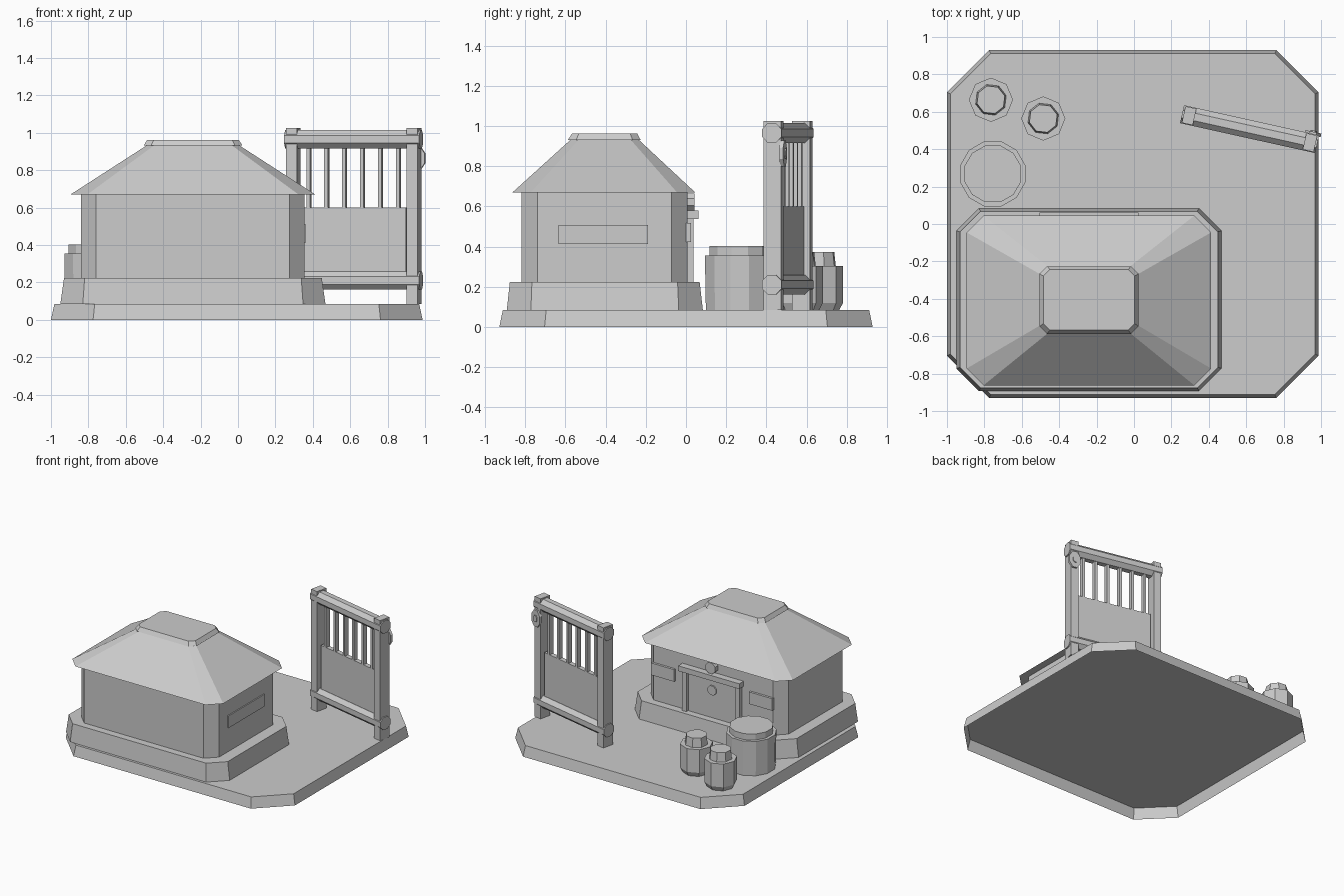
import bpy, bmesh, math
from mathutils import Matrix, Vector

cube = bpy.data.objects.get("Cube")
if cube:
    bpy.data.objects.remove(cube, do_unlink=True)

stone = bpy.data.materials.new("plain_grey")
stone.use_nodes = True
GREY = (0.604, 0.604, 0.604, 1)
stone.diffuse_color = GREY
stone.node_tree.nodes["Principled BSDF"].inputs["Base Color"].default_value = GREY


def octo_rect(x0, x1, y0, y1, c):
    """Rectangle with corners cut by c."""
    return [(x0 + c, y0), (x1 - c, y0), (x1, y0 + c), (x1, y1 - c),
            (x1 - c, y1), (x0 + c, y1), (x0, y1 - c), (x0, y0 + c)]


def ngon(n, r, turn=0.5, x=0, y=0):
    """Regular polygon; turn is the rotation in steps of one side."""
    step = math.tau / n
    return [(x + r * math.cos((i + turn) * step), y + r * math.sin((i + turn) * step))
            for i in range(n)]


def loft(name, rings, matrix=Matrix(), floor=True):
    """Solid through (polygon, height) rings; floor closes the underside."""
    bm = bmesh.new()
    loops = [[bm.verts.new((x, y, z)) for x, y in poly] for poly, z in rings]
    n = len(loops[0])
    for a, b in zip(loops, loops[1:]):
        for i in range(n):
            j = (i + 1) % n
            bm.faces.new((a[i], a[j], b[j], b[i]))
    if floor:
        bm.faces.new(loops[0][::-1])
    bm.faces.new(loops[-1])
    bm.transform(matrix)
    mesh = bpy.data.meshes.new(name)
    bm.to_mesh(mesh)
    bm.free()
    mesh.materials.append(stone)
    obj = bpy.data.objects.new(name, mesh)
    bpy.context.collection.objects.link(obj)
    return obj


def box(name, x0, x1, y0, y1, z0, z1, matrix=Matrix()):
    rect = [(x0, y0), (x1, y0), (x1, y1), (x0, y1)]
    return loft(name, [(rect, z0), (rect, z1)], matrix)


FACE_BACK = Matrix.Rotation(-math.pi / 2, 4, 'X')
FACE_SIDE = Matrix.Rotation(math.pi / 2, 4, 'Y')


def disc(name, centre, width, height, depth, matrix=Matrix()):
    """Upright eight-sided plate; width and height are its half sizes."""
    ring = [(x * width, y * height) for x, y in ngon(8, 1.05)]
    place = matrix @ Matrix.Translation(Vector(centre)) @ FACE_BACK
    return loft(name, [(ring, 0), (ring, depth)], place)


# Ground slab, hollow underneath, and house plinth
SLAB = 0.083
loft("ground_slab", [(octo_rect(-1, 0.987, -0.929, 0.929, 0.225), 0),
                     (octo_rect(-0.982, 0.969, -0.912, 0.912, 0.216), SLAB)], floor=False)
loft("house_plinth", [(octo_rect(-0.95, 0.468, -0.892, 0.084, 0.12), SLAB),
                      (octo_rect(-0.93, 0.448, -0.877, 0.068, 0.11), 0.223)])

# House walls, roof and roof cap
walls = octo_rect(-0.84, 0.355, -0.82, 0.008, 0.08)
loft("house_walls", [(walls, 0.223), (walls, 0.672)])
loft("roof", [(octo_rect(-0.895, 0.413, -0.863, 0.045, 0.09), 0.67),
              (octo_rect(-0.49, 0.009, -0.575, -0.235, 0.04), 0.931)])
loft("roof_cap", [(octo_rect(-0.505, 0.024, -0.587, -0.226, 0.04), 0.931),
                  (octo_rect(-0.485, 0.004, -0.568, -0.243, 0.035), 0.962)])

# Windows
box("side_window", 0.35, 0.364, -0.635, -0.19, 0.413, 0.508)
DOOR = -0.24
for side, word in ((-1, "right"), (1, "left")):
    x = DOOR + side * 0.425
    box(word + "_back_window", x - 0.1, x + 0.1, 0, 0.026, 0.423, 0.517)
    # Door posts
    x = DOOR + side * 0.23
    box(word + "_door_post", x - 0.02, x + 0.02, 0, 0.037, 0.22, 0.54)

# Door with lintel and round plates
box("door", DOOR - 0.21, DOOR + 0.21, 0, 0.014, 0.22, 0.54)
box("door_lintel", DOOR - 0.265, DOOR + 0.265, 0, 0.062, 0.537, 0.578)
disc("door_plate", (DOOR, 0.01, 0.44), 0.037, 0.037, 0.014)
disc("lintel_plate", (DOOR, 0, 0.622), 0.043, 0.043, 0.042)

# Large barrel with lid
big = dict(x=-0.755, y=0.268)
loft("large_barrel", [(ngon(12, 0.175, **big), SLAB), (ngon(12, 0.18, **big), 0.355)])
lid = ngon(12, 0.157, **big)
loft("large_barrel_lid", [(lid, 0.355), (lid, 0.402)])

# Small pots with necks
for i, (x, y) in enumerate([(-0.765, 0.664), (-0.485, 0.564)], 1):
    at = dict(turn=0, x=x, y=y)
    loft(f"pot_{i}", [(ngon(8, 0.098, **at), SLAB), (ngon(8, 0.118, **at), 0.12),
                      (ngon(8, 0.118, **at), 0.302)])
    neck = dict(turn=0.35, x=x, y=y)
    loft(f"pot_neck_{i}", [(ngon(8, 0.085, **neck), 0.302), (ngon(8, 0.077, **neck), 0.372)])

# Gate: built along its own x axis, then turned
GATE = Matrix.Translation((0.618, 0.507, 0)) @ Matrix.Rotation(math.radians(-12.5), 4, 'Z')
for side, word in ((-1, "right"), (1, "left")):
    u = side * 0.331
    box(word + "_gate_post", u - 0.03, u + 0.03, -0.045, 0.045, SLAB, 1.024, GATE)

# Eight-sided rails passing through the posts
rail = ngon(8, 0.053)
for z, word in ((0.21, "bottom"), (0.965, "top")):
    place = GATE @ Matrix.Translation((0, 0, z)) @ FACE_SIDE
    loft(word + "_gate_rail", [(rail, -0.37), (rail, 0.37)], place)

# Gate panel and bars
box("gate_panel", -0.29, 0.29, -0.018, 0.018, 0.24, 0.6, GATE)
for i in range(6):
    u = (i - 2.5) * 0.098
    box(f"gate_bar_{i + 1}", u - 0.01, u + 0.01, -0.018, 0.018, 0.59, 0.93, GATE)

# Oval plate with boss on the back of the gate post
disc("gate_plate", (0.336, 0.04, 0.863), 0.045, 0.066, 0.02, GATE)
disc("gate_plate_boss", (0.336, 0.055, 0.863), 0.018, 0.026, 0.012, GATE)
